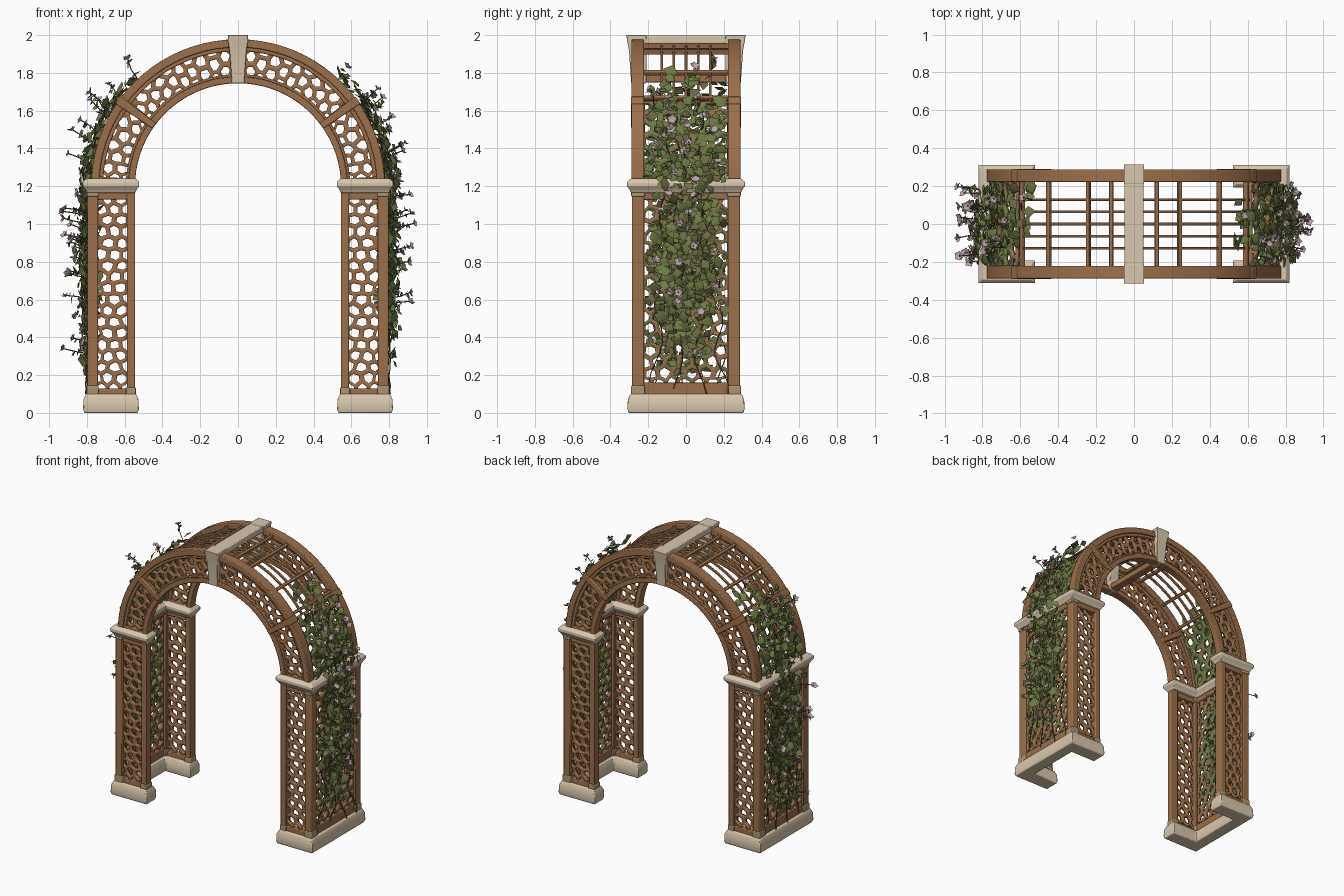
import bpy, bmesh, random
from math import cos, sin, pi, radians, exp
from mathutils import Vector

random.seed(7)
cube = bpy.data.objects.get("Cube")
if cube:
    bpy.data.objects.remove(cube, do_unlink=True)
SPRING = 1.2            # height where the arch starts
BEND = radians(36)      # end of the leafy side lattice
made = []

def material(name, *rgb):
    m = bpy.data.materials.new(name)
    m.use_nodes = True
    m.diffuse_color = (*rgb, 1)
    m.node_tree.nodes["Principled BSDF"].inputs["Base Color"].default_value = (*rgb, 1)
    return m

wood = material("warm wood", .335, .16, .07)
stone = material("pale stone", .7, .575, .42)
worn = material("worn wood", .42, .29, .17)
leaf_green = material("leaf green", .16, .2, .06)
olive = material("olive leaf", .15, .14, .055)
petal_pink = material("petal pink", .5, .36, .39)
bark = material("vine bark", .17, .11, .06)

def finish(name, bm, mats, mirror="", bevel=0, thick=0):
    me = bpy.data.meshes.new(name)
    bm.to_mesh(me)
    bm.free()
    ob = bpy.data.objects.new(name, me)
    bpy.context.collection.objects.link(ob)
    for m in mats:
        me.materials.append(m)
    if thick:
        mod = ob.modifiers.new("Thickness", "SOLIDIFY")
        mod.thickness, mod.offset = thick, 0
    if bevel:
        mod = ob.modifiers.new("Soft edges", "BEVEL")
        mod.width, mod.segments = bevel, 2
    if mirror:
        mod = ob.modifiers.new("Mirror", "MIRROR")
        mod.use_axis = ("x" in mirror, "y" in mirror, False)
        mod.use_mirror_merge = False
    made.append(ob)

def loft(name, rings, mat, mirror="", bevel=0):
    bm = bmesh.new()
    loops = [[bm.verts.new(p) for p in ring] for ring in rings]
    n = len(loops[0])
    for a, b in zip(loops, loops[1:]):
        for i in range(n):
            bm.faces.new((a[i], a[(i + 1) % n], b[(i + 1) % n], b[i]))
    bm.faces.new(loops[0])
    bm.faces.new(loops[-1])
    bmesh.ops.recalc_face_normals(bm, faces=bm.faces)
    finish(name, bm, [mat], mirror, bevel)

def rect(x0, x1, y0, y1, z):
    return [(x0, y0, z), (x1, y0, z), (x1, y1, z), (x0, y1, z)]

def box(name, x0, x1, y0, y1, z0, z1, mat=wood, mirror="xy"):
    loft(name, [rect(x0, x1, y0, y1, z) for z in (z0, z1)], mat, mirror, .005)

def on_arc(r, y, a):
    return (r * cos(a), y, SPRING + r * sin(a))

def arc_bar(name, r0, r1, y0, y1, a0=0, a1=pi / 2, steps=20, mirror="xy", bevel=.005):
    corners = [(r0, y0), (r1, y0), (r1, y1), (r0, y1)]
    rings = [[on_arc(r, y, a0 + (a1 - a0) * i / steps) for r, y in corners]
             for i in range(steps + 1)]
    loft(name, rings, wood, mirror, bevel)

def lattice(name, u0, u1, v0, v1, place, mirror="xy", w=.074, s=.06, paint=lambda c: 0):
    """Pierced panel: a honeycomb trimmed to a rectangle, each cell opened, then bent into place."""
    bm = bmesh.new()
    for j in range(-1, int((v1 - v0) / s) + 3):
        for i in range(-1, int((u1 - u0) / w) + 3):
            cx, cy = u0 + (i + .5 * (j % 2)) * w, v0 + j * s
            hexa = [(0, -.66), (.5, -.34), (.5, .34), (0, .66), (-.5, .34), (-.5, -.34)]
            bm.faces.new([bm.verts.new((cx + a * w, cy + b * s, 0)) for a, b in hexa])
    bmesh.ops.remove_doubles(bm, verts=bm.verts, dist=.002)
    for v in bm.verts:
        v.co += Vector((random.uniform(-.009, .009), random.uniform(-.009, .009), 0))
    for co, no in (((u0, 0, 0), (-1, 0, 0)), ((u1, 0, 0), (1, 0, 0)),
                   ((0, v0, 0), (0, -1, 0)), ((0, v1, 0), (0, 1, 0))):
        bmesh.ops.bisect_plane(bm, geom=bm.verts[:] + bm.edges[:] + bm.faces[:],
                               plane_co=co, plane_no=no, clear_outer=True)
    for f in [f for f in bm.faces if f.calc_area() > .0012]:
        c, outer = f.calc_center_median(), list(f.verts)
        inner = [bm.verts.new(v.co.lerp(c, .35)) for v in outer]
        bm.faces.remove(f)
        for k in range(len(outer)):
            n = (k + 1) % len(outer)
            bm.faces.new((outer[k], outer[n], inner[n], inner[k])).material_index = paint(c)
    for v in bm.verts:
        v.co = place(v.co.x, v.co.y)
    bmesh.ops.recalc_face_normals(bm, faces=bm.faces)
    finish(name, bm, [wood, leaf_green, olive], mirror, thick=.022)

# Stone bases and caps, wrapping each leg in a U
def u_ring(d, z):
    x0, x1, wall, y, arm = .545 - d, .8 + d, .745 - d, .29 + d, .215 - d
    return [(x0, -y, z), (x1, -y, z), (x1, y, z), (x0, y, z),
            (x0, arm, z), (wall, arm, z), (wall, -arm, z), (x0, -arm, z)]

loft("leg_base", [u_ring(*p) for p in ((.014, 0), (.02, .02), (.018, .07), (.006, .1))],
     stone, "x", .005)
loft("leg_cap", [u_ring(*p) for p in ((0, 1.165), (.01, 1.185), (.022, 1.2), (.022, 1.222), (.004, 1.24))],
     stone, "x", .004)

# Leg posts, rails and worn post ends
box("outer_post", .742, .796, .222, .286, .09, 1.18)
box("inner_post", .545, .588, .226, .286, .09, 1.18)
box("leg_bottom_rail", .58, .75, .235, .28, .09, .13)
box("leg_top_rail", .58, .75, .235, .28, 1.13, 1.18)
box("side_bottom_rail", .752, .79, -.23, .23, .09, .16, mirror="x")
box("side_top_rail", .752, .79, -.23, .23, 1.13, 1.18, mirror="x")
box("outer_post_foot", .738, .801, .218, .291, .09, .145, worn)
box("inner_post_foot", .541, .592, .222, .29, .09, .135, worn)
box("outer_post_collar", .738, .8, .218, .29, 1.145, 1.18, worn)

# Arch rims, raised beads and radial ribs
arc_bar("arch_outer_rim", .735, .778, .222, .288)
arc_bar("arch_inner_rim", .545, .58, .226, .286)
arc_bar("arch_outer_bead", .715, .74, .24, .277)
arc_bar("arch_inner_bead", .578, .594, .24, .277)
arc_bar("arch_rib", .547, .782, .222, .291, radians(34), radians(37.5), steps=2)
arc_bar("arch_foot_rib", .55, .77, .235, .282, 0, radians(4), steps=2)

# Pierced panels; the side ones are overgrown up the middle and round the arch
def overgrown(c):
    cover = exp(-(c.x / .15) ** 2 - ((c.y - .78) / .4) ** 2)
    return random.choice((1, 1, 2)) if random.random() < cover * 1.2 else 2 * (random.random() < .35)

lattice("leg_front_lattice", .58, .75, .12, 1.14, lambda u, v: (u, .258, v))
lattice("leg_side_lattice", -.225, .225, .15, 1.14, lambda u, v: (.772, u, v), "x", paint=overgrown)
for label, a0, a1 in (("lower", .05, .6), ("upper", .65, 1.52)):
    lattice(label + "_arch_lattice", .58, .735, a0 * .66, a1 * .66,
            lambda u, v: on_arc(u, .258, v / .66))
lattice("arch_side_lattice", -.225, .225, .03, BEND * .76, lambda u, v: on_arc(.755, u, v / .76),
        "x", .09, .07, lambda c: random.choice((1, 1, 1, 2, 0)))

# Open roof grid
for k in range(-2, 3):
    arc_bar("roof_bar", .741, .757, k * .064 - .007, k * .064 + .007, BEND, bevel=.003, mirror="x")
for x in (.12, .24, .45, .6):
    a = pi / 2 - (x / .75) * (1 + (x / .75) ** 2 / 5)
    arc_bar("roof_rung", .738, .764, -.24, .24, a - .014, a + .014, steps=1, mirror="x", bevel=.004)

# Keystones and ridge
rings = [rect(-hx, hx, .21, y, z) for hx, y, z in
         ((.033, .29, 1.745), (.045, .302, 1.92), (.052, .31, 1.96), (.054, .316, 2.0))]
loft("keystone", rings, stone, "y", .004)
box("ridge_beam", -.05, .05, -.25, .25, 1.955, 1.998, stone, "")
box("crown_under_beam", -.03, .03, -.23, .23, 1.75, 1.79, wood, "")

# Climbing plants follow the outer face: straight up the leg, then round the arch
def climb(side, s, y, out):
    a = max(0, s - SPRING) / .775
    x, y, z = on_arc(.785 + out, y, a)
    return Vector((side * x, y, z + min(0, s - SPRING)))

def jitter_dir():
    return Vector([random.gauss(0, 1) for _ in range(3)]).normalized()

def add_leaf(bm, c, normal, size):
    n = (normal + jitter_dir() * .65).normalized()
    t = n.cross(jitter_dir()).normalized()
    b = n.cross(t) * size * .45
    base, tip, mid, l, r = [bm.verts.new(p) for p in (
        c - t * size * .5, c + t * size * .55 - n * size * .15, c + n * size * .1, c + b, c - b)]
    tint = int(random.random() < .3)
    for tri in ((base, mid, l), (l, mid, tip), (tip, mid, r), (r, mid, base)):
        bm.faces.new(tri).material_index = tint

def add_flower(bm, c, normal, size):
    n = (normal + Vector((0, 0, .5)) + jitter_dir() * .6).normalized()
    t = n.orthogonal().normalized()
    heart, rim = bm.verts.new(c - n * size * .4), []
    for k in range(10):
        reach, lift = (1, random.uniform(.15, .5)) if k % 2 else (.75, .1)
        spoke = t * cos(k * pi / 5) + n.cross(t) * sin(k * pi / 5)
        rim.append(bm.verts.new(c + spoke * size * reach + n * size * lift))
    for k in range(10):
        bm.faces.new((heart, rim[k], rim[(k + 1) % 10]))

def pick(spread_y, arch_share):
    """Random spot: a dense column on the leg, an even scatter low on the arch."""
    if random.random() < arch_share:
        return random.triangular(1.15, 1.9, 1.25), random.uniform(-.2, .2)
    s, y = random.gauss(.8, .26), random.gauss(0, spread_y)
    return (s, y) if .2 < s < 1.3 and abs(y) < .21 else pick(spread_y, 0)

for side, label in ((1, "left"), (-1, "right")):
    leaves, flowers, stems = bmesh.new(), bmesh.new(), []
    for _ in range(720):
        s, y = pick(.085, .24)
        out = random.gauss(.008, .022)
        c = climb(side, s, y, out)
        add_leaf(leaves, c, climb(side, s, y, out + 1) - c, random.uniform(.035, .08))
    for _ in range(36):
        s, y = pick(.16, .45)
        out = random.uniform(.03, .15)
        root, c = climb(side, s - .03, y * .9, 0), climb(side, s, y, out)
        normal = climb(side, s, y, out + 1) - c
        add_flower(flowers, c, normal, random.uniform(.02, .03))
        if out > .08:
            stems.append([root, root.lerp(c, .5) + jitter_dir() * .01, c])
        for _ in range(4):
            add_leaf(leaves, root.lerp(c, random.uniform(.3, 1)) + jitter_dir() * .018,
                     normal, random.uniform(.025, .045))
    finish(label + "_leaves", leaves, [leaf_green, olive])
    finish(label + "_blossoms", flowers, [petal_pink])
    for y0 in (-.17, -.05, .08, .2):    # main vines rise in loose waves
        top, phase = random.uniform(1.2, 1.7), random.uniform(0, 6)
        stems.append([climb(side, .1 + (top - .1) * i / 24, y0 * (1 - i / 50) + .03 * sin(i * .8 + phase),
                            .01 + .012 * sin(i * .9 + phase)) for i in range(25)])
    curve = bpy.data.curves.new(label + "_vines", "CURVE")
    curve.dimensions = "3D"
    curve.bevel_depth, curve.bevel_resolution = .003, 0
    for pts in stems:
        sp = curve.splines.new("POLY")
        sp.points.add(len(pts) - 1)
        for p, co in zip(sp.points, pts):
            p.co = (*co, 1)
    curve.materials.append(bark)
    bpy.context.collection.objects.link(bpy.data.objects.new(label + "_vines", curve))

# Smooth the curved faces, keep hard edges
bpy.ops.object.select_all(action="DESELECT")
for ob in made:
    ob.select_set(True)
bpy.context.view_layer.objects.active = made[0]
bpy.ops.object.shade_smooth_by_angle(angle=radians(35))
